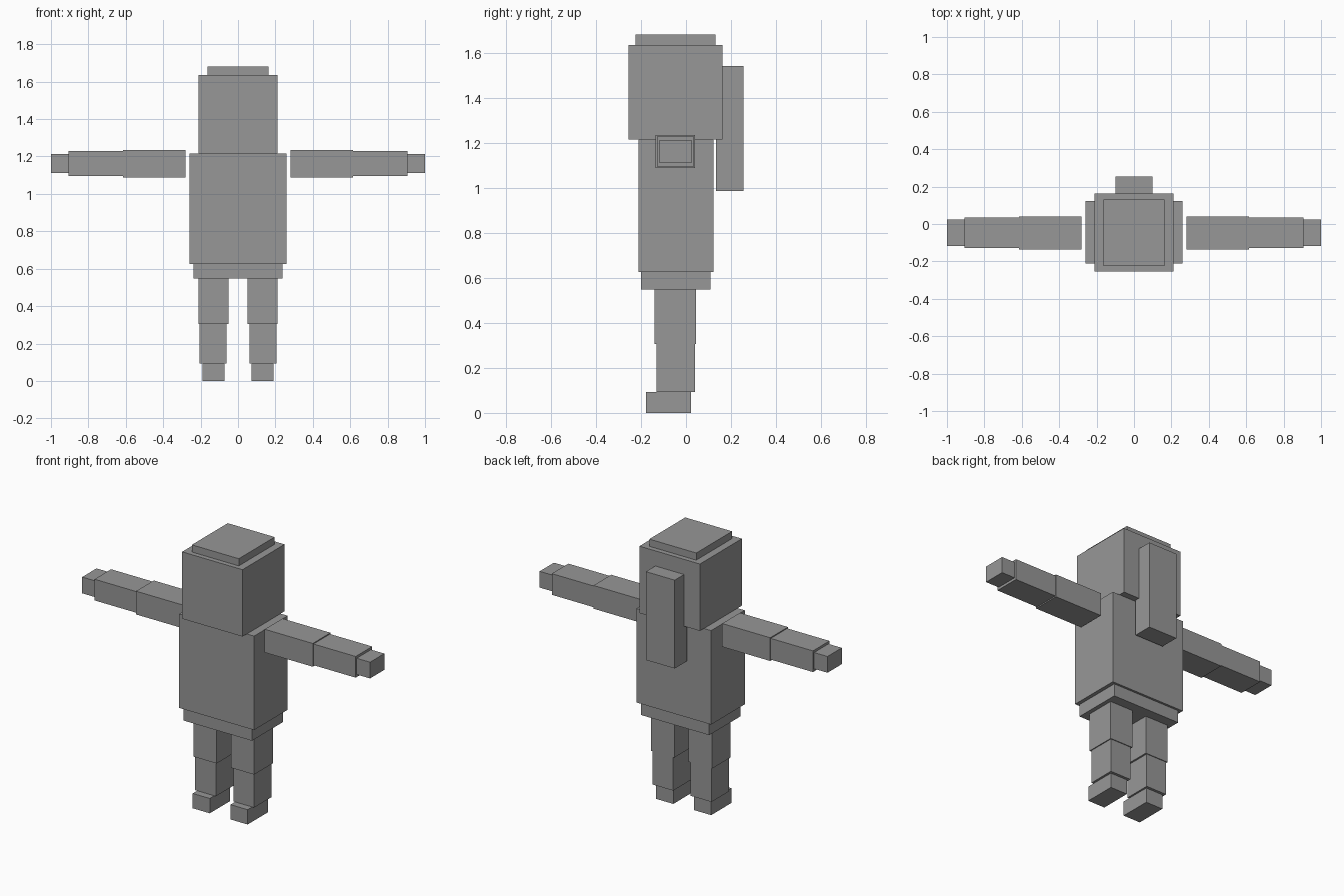
import bpy
import bmesh

cube = bpy.data.objects.get("Cube")
if cube:
    bpy.data.objects.remove(cube, do_unlink=True)

# Single flat colour
GREY = (0.31, 0.31, 0.31, 1.0)
grey = bpy.data.materials.new("mid grey")
grey.use_nodes = True
grey.diffuse_color = GREY
grey.node_tree.nodes["Principled BSDF"].inputs["Base Color"].default_value = GREY


def box(name, x, y, z):
    """Flat-sided block spanning the (low, high) ranges on each axis."""
    bm = bmesh.new()
    bmesh.ops.create_cube(bm, size=1)
    for v in bm.verts:
        v.co = [(lo + hi) / 2 + c * (hi - lo) for c, (lo, hi) in zip(v.co, (x, y, z))]
    mesh = bpy.data.meshes.new(name)
    bm.to_mesh(mesh)
    bm.free()
    mesh.materials.append(grey)
    obj = bpy.data.objects.new(name, mesh)
    bpy.context.collection.objects.link(obj)
    return obj


def pair(name, x, y, z):
    """Matching blocks on the left (+x) and right (-x)."""
    box("left_" + name, x, y, z)
    box("right_" + name, (-x[1], -x[0]), y, z)


# Head, hair and trunk
box("head", (-0.21, 0.21), (-0.255, 0.162), (1.215, 1.635))
box("hair_top", (-0.163, 0.163), (-0.225, 0.131), (1.635, 1.68))
box("ponytail", (-0.10, 0.10), (0.134, 0.255), (0.985, 1.54))
box("torso", (-0.26, 0.26), (-0.212, 0.122), (0.625, 1.215))
box("hips", (-0.237, 0.237), (-0.20, 0.108), (0.547, 0.625))

# Outstretched arms
pair("upper_arm", (0.28, 0.614), (-0.135, 0.041), (1.088, 1.234))
pair("forearm", (0.614, 0.907), (-0.128, 0.036), (1.095, 1.228))
pair("hand", (0.907, 1.0), (-0.118, 0.024), (1.111, 1.213))

# Legs
pair("thigh", (0.05, 0.211), (-0.141, 0.045), (0.305, 0.547))
pair("shin", (0.061, 0.205), (-0.132, 0.04), (0.093, 0.305))
pair("foot", (0.072, 0.191), (-0.177, 0.023), (0.0, 0.093))
